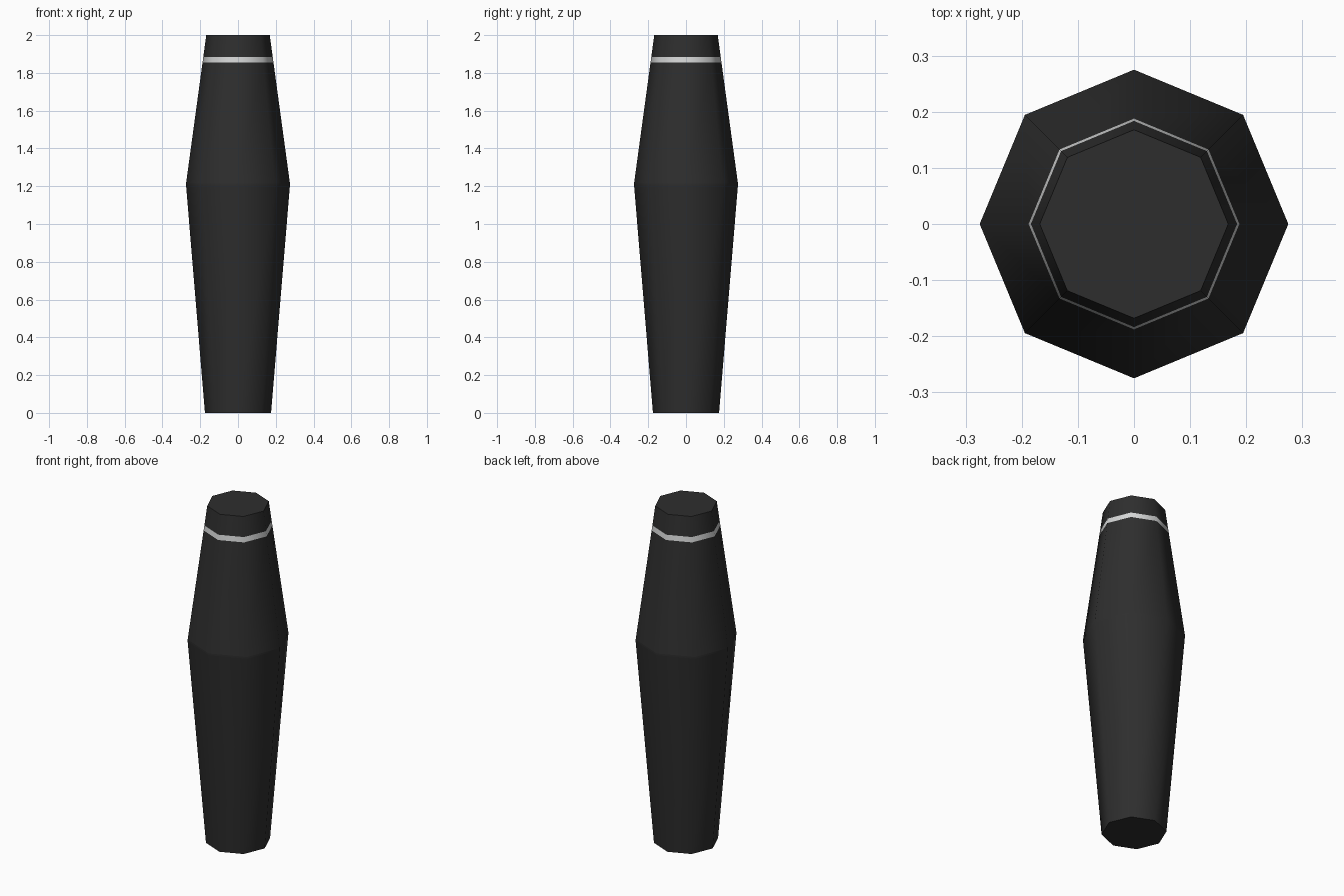
import bpy, bmesh, math

if "Cube" in bpy.data.objects:
    bpy.data.objects.remove(bpy.data.objects["Cube"])

SIDES = 8


def material(name, colour):
    m = bpy.data.materials.new(name)
    m.diffuse_color = (*colour, 1)
    m.use_nodes = True
    m.node_tree.nodes["Principled BSDF"].inputs["Base Color"].default_value = m.diffuse_color
    return m


black = material("charcoal black", (0.027, 0.027, 0.027))
white = material("pale grey", (0.66, 0.67, 0.67))


def upper_radius(z):
    """Radius of the upper taper at height z."""
    return 0.275 + (0.168 - 0.275) * (z - 1.215) / (2.0 - 1.215)


# Tapered eight-sided body: (radius, height) from bottom to top
BAND = (1.855, 1.885)
profile = [(0.175, 0.0), (0.275, 1.205), (0.275, 1.215),
           (upper_radius(BAND[0]), BAND[0]), (upper_radius(BAND[1]), BAND[1]),
           (0.168, 2.0)]

bm = bmesh.new()
rings = [[bm.verts.new((r * math.cos(math.tau * i / SIDES),
                        r * math.sin(math.tau * i / SIDES), z))
          for i in range(SIDES)] for r, z in profile]

# Side walls, smooth around the body
for low, high in zip(rings, rings[1:]):
    for i in range(SIDES):
        j = (i + 1) % SIDES
        face = bm.faces.new((low[i], low[j], high[j], high[i]))
        face.smooth = True
        # Pale stripe near the top
        if BAND[0] < face.calc_center_median().z < BAND[1]:
            face.material_index = 1

# End caps
bm.faces.new(rings[0][::-1])
bm.faces.new(rings[-1])

# Keep the horizontal edges crisp
for edge in bm.edges:
    if abs(edge.verts[0].co.z - edge.verts[1].co.z) < 1e-5:
        edge.smooth = False

mesh = bpy.data.meshes.new("tapered_body")
bm.to_mesh(mesh)
bm.free()
mesh.materials.append(black)
mesh.materials.append(white)
bpy.context.collection.objects.link(bpy.data.objects.new("tapered_body", mesh))
